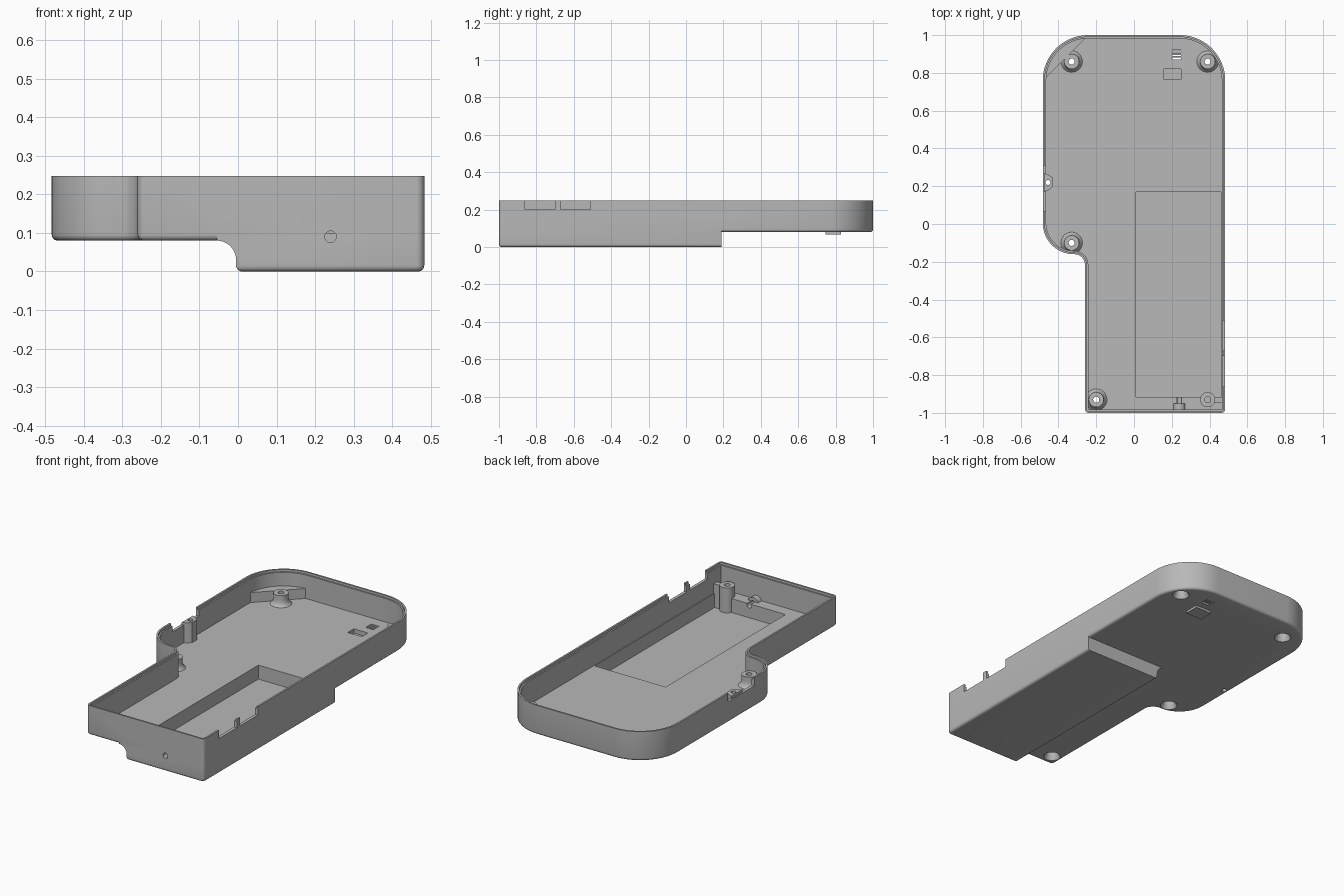
import bpy, bmesh
from math import radians, cos, sin, pi
from mathutils import Matrix

cube = bpy.data.objects.get("Cube")
if cube:
    bpy.data.objects.remove(cube, do_unlink=True)

grey = bpy.data.materials.new("grey plastic")
grey.use_nodes = True
grey.diffuse_color = (0.48, 0.48, 0.48, 1)
grey.node_tree.nodes["Principled BSDF"].inputs["Base Color"].default_value = grey.diffuse_color

W, H, FLOOR, INSIDE = 0.483, 0.248, 0.08, 0.1


def finish(name, bm):
    bmesh.ops.recalc_face_normals(bm, faces=bm.faces)
    mesh = bpy.data.meshes.new(name)
    bm.to_mesh(mesh)
    bm.free()
    mesh.materials.append(grey)
    obj = bpy.data.objects.new(name, mesh)
    bpy.context.collection.objects.link(obj)
    return obj


def loft(name, rings, closed=False):
    bm = bmesh.new()
    loops = [[bm.verts.new(p) for p in ring] for ring in rings]
    n = len(loops[0])
    pairs = list(zip(loops, loops[1:]))
    if closed:
        pairs.append((loops[-1], loops[0]))
    else:
        bm.faces.new(loops[0])
        bm.faces.new(loops[-1])
    for a, b in pairs:
        for i in range(n):
            j = (i + 1) % n
            bm.faces.new((a[i], a[j], b[j], b[i]))
    return finish(name, bm)


def box(name, x0, x1, y0, y1, z0, z1):
    base = [(x0, y0), (x1, y0), (x1, y1), (x0, y1)]
    return loft(name, [[(x, y, z) for x, y in base] for z in (z0, z1)])


def rod(name, x, y, z, r, length, along_y=False):
    bm = bmesh.new()
    bmesh.ops.create_cone(bm, cap_ends=True, segments=32, radius1=r, radius2=r, depth=length)
    turn = Matrix.Rotation(pi / 2, 4, "X") if along_y else Matrix()
    bm.transform(Matrix.Translation((x, y, z)) @ turn)
    return finish(name, bm)


def boolean(obj, tool, operation="DIFFERENCE"):
    mod = obj.modifiers.new("cut", "BOOLEAN")
    mod.object, mod.operation, mod.solver = tool, operation, "EXACT"
    with bpy.context.temp_override(object=obj, active_object=obj):
        bpy.ops.object.modifier_apply(modifier=mod.name)
    bpy.data.objects.remove(tool, do_unlink=True)


def arc(cx, cy, r, a0, a1, steps):
    angles = [radians(a0 + (a1 - a0) * i / steps) for i in range(steps + 1)]
    return [(cx + r * cos(a), cy + r * sin(a)) for a in angles]


# Plan outline: five rounded outer corners and one inner corner
CORNERS = [(-0.24, -0.98, 0.02, 180, 270), (W - 0.02, -0.98, 0.02, 270, 360),
           (W - 0.24, 0.76, 0.24, 0, 90), (0.24 - W, 0.76, 0.24, 90, 180),
           (0.165 - W, 0.005, 0.165, 180, 270), (-0.315, -0.215, 0.055, 90, 0)]


def outline(inset, z):
    pts = []
    for cx, cy, r, a0, a1 in CORNERS:
        radius = r - inset if a1 > a0 else r + inset
        pts += arc(cx, cy, radius, a0, a1, 16)
    return [(x, y, z) for x, y in pts]


def block(name, z0, r=0.015):
    rounded = [(r * (1 - sin(t)), z0 + r * (1 - cos(t))) for t in (i * pi / 8 for i in range(5))]
    return loft(name, [outline(d, z) for d, z in rounded + [(0, H)]])


# Shell: shallow tray joined to a deep battery bulge
tray = block("enclosure", FLOOR)
bulge = block("bulge", 0)
profile = ([(-0.055, 0.15), (-0.055, FLOOR)] + arc(-0.055, 0.03, 0.05, 90, 0, 10)
           + arc(0.01, 0.015, 0.015, 180, 270, 5) + [(0.6, 0), (0.6, 0.15)])
boolean(bulge, loft("wedge", [[(x, y, z) for x, z in profile] for y in (-1.1, 0.19)]), "INTERSECT")
boolean(tray, bulge, "UNION")

# Hollow interior with a stepped rim, and the battery pocket
rim = [(0.018, INSIDE), (0.018, 0.235), (0.01, 0.235), (0.01, 0.3)]
boolean(tray, loft("cavity", [outline(d, z) for d, z in rim]))
boolean(tray, box("pocket", 0.01, 0.46, -0.915, 0.17, 0.02, 0.15))

# Openings in the side walls
for y0, y1 in ((-0.86, -0.70), (-0.67, -0.51)):
    boolean(tray, box("switch_notch", 0.45, 0.55, y0, y1, 0.2, 0.3))
boolean(tray, box("strap_notch", -0.55, -0.45, 0.07, 0.31, 0.2, 0.3))
boolean(tray, rod("indicator_hole", 0.24, -1, 0.09, 0.015, 0.2, True))

# Recessed window with its bump below, and a slatted vent
boolean(tray, box("window_bump", 0.15, 0.255, 0.745, 0.83, 0.067, 0.09), "UNION")
boolean(tray, box("window_recess", 0.16, 0.25, 0.765, 0.82, 0.076, 0.15))
boolean(tray, box("vent_hole", 0.2, 0.25, 0.87, 0.92, 0.05, 0.15))
for i in range(3):
    y = 0.881 + i * 0.014
    box("vent_slat", 0.199, 0.251, y, y + 0.009, 0.082, 0.098)

# Screw bosses with flared feet, countersunk from below
BOSS = [(0.045, 0.08), (0.045, 0.09), (0.058, 0.099), (0.048, 0.108), (0.042, 0.12),
        (0.04, 0.135), (0.04, 0.162), (0.016, 0.162), (0.016, 0.13), (0.03, 0.127), (0.034, 0.1)]
for name, x, y in (("back_right_boss", -0.33, 0.86), ("back_left_boss", 0.39, 0.86),
                   ("middle_boss", -0.33, -0.1), ("front_right_boss", -0.2, -0.93)):
    boolean(tray, rod("screw_hole", x, y, 0.09, 0.045, 0.1))
    turns = [2 * pi * i / 32 for i in range(32)]
    loft(name, [[(x + r * cos(a), y + r * sin(a), z) for r, z in BOSS] for a in turns], closed=True)

# Corner post standing beside the pocket, with a web to the wall
post = rod("front_left_post", 0.39, -0.93, 0.088, 0.04, 0.15)
boolean(post, rod("post_hole", 0.39, -0.93, 0.15, 0.016, 0.1))
box("post_web", 0.42, 0.47, -0.945, -0.915, 0.015, 0.155)

# Triangular corner brace behind the back right boss
brace = arc(0.24 - W, 0.76, 0.23, 92, 178, 14)
loft("corner_brace", [[(x, y, z) for x, y in brace] for z in (0.095, 0.157)])

# Strap anchor on the right wall
rib = [(-0.476, 0.17), (-0.45, 0.18), (-0.43, 0.2), (-0.43, 0.245), (-0.45, 0.26), (-0.476, 0.27)]
anchor = loft("strap_anchor", [[(x, y, z) for x, y in rib] for z in (0.095, 0.215)])
for part in (tray, anchor):
    boolean(part, rod("strap_hole", -0.455, 0.22, 0.15, 0.013, 0.3))

# Light guide tube inside the front wall
guide = rod("light_guide", 0.24, -0.967, 0.09, 0.033, 0.034, True)
boolean(guide, rod("guide_hole", 0.24, -0.967, 0.09, 0.015, 0.1, True))

# Smooth curved surfaces while keeping edges crisp
bpy.ops.object.select_all(action="DESELECT")
for obj in bpy.context.collection.objects:
    if obj.type == "MESH" and grey.name in obj.data.materials:
        obj.select_set(True)
        bpy.context.view_layer.objects.active = obj
bpy.ops.object.shade_smooth_by_angle(angle=radians(30))
